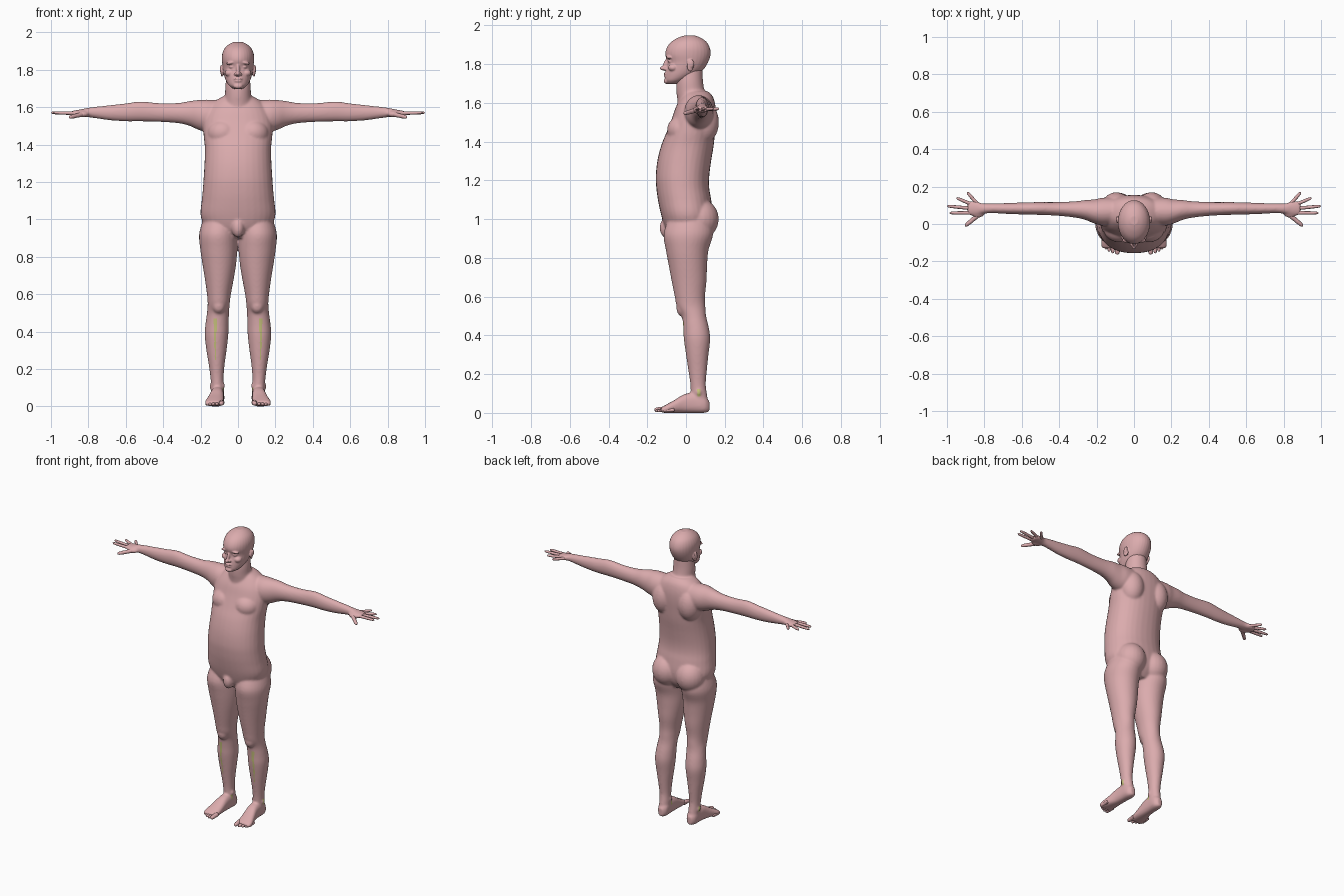
import bpy
import bmesh
from math import cos, sin, pi, copysign
from mathutils import Matrix, Vector

cube = bpy.data.objects.get("Cube")
if cube:
    bpy.data.objects.remove(cube, do_unlink=True)


def material(name, colour):
    mat = bpy.data.materials.new(name)
    mat.use_nodes = True
    mat.diffuse_color = (*colour, 1)
    shader = mat.node_tree.nodes["Principled BSDF"]
    shader.inputs["Base Color"].default_value = (*colour, 1)
    shader.inputs["Roughness"].default_value = 0.7
    return mat


skin = material("skin pink", (.71, .41, .42))
bone = material("bone yellow", (.56, .53, .2))


def refine(rows, steps=4):
    """Insert smooth in-between rows."""
    rows = [Vector(r) for r in rows]
    result = []
    for i in range(len(rows) - 1):
        a, b, c, d = (rows[max(0, min(len(rows) - 1, i + k))] for k in (-1, 0, 1, 2))
        for s in range(steps):
            t = s / steps
            result.append(b + (c - a) * (t / 2)
                          + (a - b * 2.5 + c * 2 - d / 2) * t * t
                          + (b * 3 - a - c * 3 + d) * (t * t * t / 2))
    return result + [rows[-1]]


def loft(bm, axis, rows, side=1, sides=32, power=1, matrix=None):
    """Skin rings of (position, centre a, centre b, radius a, radius b)."""
    rings = []
    for t, a, b, ra, rb in refine(rows):
        ring = []
        for k in range(sides):
            c, s = cos(2 * pi * k / sides), sin(2 * pi * k / sides)
            u = a + ra * copysign(abs(c) ** power, c)
            v = b + rb * copysign(abs(s) ** power, s)
            p = Vector({"x": (t, u, v), "y": (u, t, v), "z": (u, v, t)}[axis])
            if matrix:
                p = matrix @ p
            p.x *= side
            ring.append(bm.verts.new(p))
        rings.append(ring)
    for low, high in zip(rings, rings[1:]):
        for k in range(sides):
            n = (k + 1) % sides
            bm.faces.new((low[k], low[n], high[n], high[k]))
    bm.faces.new(rings[0])
    bm.faces.new(rings[-1])


def depth_rows(rows):
    """Turn (height, half width, front, back) into centred rings."""
    return [(z, 0, (f + b) / 2, w, (b - f) / 2) for z, w, f, b in rows]


def blob(bm, centre, radii, side=1, tilt=0, axis="X"):
    centre = Vector(centre)
    centre.x *= side
    place = Matrix.Translation(centre) @ Matrix.Rotation(tilt, 4, axis) @ Matrix.Diagonal((*radii, 1))
    bmesh.ops.create_uvsphere(bm, u_segments=24, v_segments=16, radius=1, matrix=place)


def digit(bm, base, tip, radius, side, flat=1):
    """Finger or toe with a rounded end."""
    base, tip = Vector(base), Vector(tip)
    way = tip - base
    turn = way.to_track_quat("X", "Z").to_matrix().to_4x4()
    shape = ((0, 1), (.3, 1), (.5, .92), (.6, .95), (.85, .8), (.95, .6), (1, .12))
    rows = [(way.length * t, 0, 0, radius * r, radius * r * flat) for t, r in shape]
    loft(bm, "x", rows, side, 12, matrix=Matrix.Translation(base) @ turn)


def finish(bm, name, voxel=None, smoothing=0):
    """Make an object, fusing its volumes into one smooth surface if asked."""
    bmesh.ops.recalc_face_normals(bm, faces=bm.faces)
    mesh = bpy.data.meshes.new(name)
    bm.to_mesh(mesh)
    bm.free()
    obj = bpy.data.objects.new(name, mesh)
    bpy.context.scene.collection.objects.link(obj)
    if voxel:
        fuse = obj.modifiers.new("fuse", "REMESH")
        fuse.mode = "VOXEL"
        fuse.voxel_size = voxel
        relax = obj.modifiers.new("relax", "SMOOTH")
        relax.factor = .5
        relax.iterations = smoothing
        graph = bpy.context.evaluated_depsgraph_get()
        fused = bpy.data.meshes.new_from_object(obj.evaluated_get(graph))
        obj.modifiers.clear()
        obj.data = fused
    obj.data.materials.clear()
    obj.data.materials.append(skin)
    obj.data.materials.append(bone)
    for face in obj.data.polygons:
        face.use_smooth = True
        face.material_index = 0
    return obj


# Torso and neck
body = bmesh.new()
loft(body, "z", depth_rows([
    (.9, .11, -.07, .09), (.95, .17, -.105, .125), (1.02, .2, -.128, .138),
    (1.1, .194, -.145, .13), (1.16, .188, -.153, .12), (1.22, .184, -.156, .12),
    (1.3, .179, -.148, .13), (1.38, .177, -.128, .143), (1.45, .184, -.1, .15),
    (1.52, .185, -.073, .155), (1.58, .165, -.052, .153), (1.63, .125, -.025, .14),
    (1.66, .075, -.01, .115)]), power=.9)
loft(body, "z", depth_rows([
    (1.56, .09, -.04, .13), (1.62, .08, -.045, .125), (1.66, .07, -.05, .098),
    (1.71, .068, -.05, .088), (1.78, .06, -.04, .085)]))
blob(body, (0, -.1, .955), (.034, .036, .052))

leg = [(.99, .1, .02, .09, .115), (.92, .106, .012, .102, .128), (.84, .103, .006, .099, .11),
       (.76, .1, .01, .09, .099), (.68, .1, .016, .077, .09), (.6, .102, .02, .064, .078),
       (.55, .103, .026, .059, .074), (.5, .107, .041, .059, .063), (.44, .112, .052, .062, .066),
       (.38, .115, .057, .063, .068), (.3, .115, .058, .054, .058), (.22, .114, .06, .042, .048),
       (.15, .112, .062, .035, .04), (.1, .11, .066, .034, .042), (.05, .109, .07, .034, .045)]
foot = [(.121, .108, .034, .016, .026), (.095, .108, .044, .034, .044), (.04, .11, .052, .036, .052),
        (-.01, .113, .048, .038, .048), (-.06, .12, .033, .045, .033), (-.1, .127, .022, .05, .022),
        (-.13, .127, .014, .046, .013)]
arm = [(.06, .07, 1.55, .07, .085), (.16, .066, 1.553, .075, .087), (.21, .067, 1.558, .065, .08),
       (.26, .075, 1.566, .053, .066), (.32, .078, 1.568, .043, .054), (.42, .081, 1.571, .036, .05),
       (.52, .083, 1.577, .034, .053), (.6, .083, 1.572, .032, .048), (.68, .083, 1.57, .029, .041),
       (.76, .084, 1.571, .026, .031), (.81, .082, 1.571, .028, .024), (.84, .083, 1.569, .038, .019),
       (.87, .084, 1.567, .039, .016), (.89, .084, 1.567, .032, .012)]

for side in (1, -1):
    loft(body, "z", leg, side)
    loft(body, "y", foot, side, power=.8)
    loft(body, "x", arm, side)
    # Buttock, chest, shoulder blade and trapezius masses
    blob(body, (.088, .07, 1.0), (.096, .099, .105), side)
    blob(body, (.08, -.02, 1.46), (.085, .078, .075), side)
    blob(body, (.095, .09, 1.5), (.078, .08, .11), side)
    blob(body, (.085, .075, 1.6), (.1, .05, .04), side, .2 * side, "Y")
    # Kneecap, ankle bumps and thumb pad
    blob(body, (.103, -.015, .54), (.036, .034, .045), side)
    blob(body, (.14, .066, .105), (.013, .016, .018), side)
    blob(body, (.082, .055, .11), (.012, .016, .018), side)
    blob(body, (.835, .055, 1.562), (.036, .022, .017), side)
body_skin = finish(body, "body", .006, 10)

# Bare bone showing along the shins and at the ankles
for face in body_skin.data.polygons:
    x, y, z = face.center
    out = face.normal.x * copysign(1, x)
    x = abs(x)
    shin = .25 < z < .47 and abs(x - .121) < .001 + (z - .2) * .03 and face.normal.y < -.5
    outer_ankle = abs(z - .105) < .02 and abs(y - .067) < .008 and out > .6
    inner_ankle = abs(z - .085) < .016 and abs(y - .045) < .008 and out < -.6
    if shin or outer_ankle or inner_ankle:
        face.material_index = 1

# Head with brow, eyes, nose, lips, cheeks, chin and ears
head = bmesh.new()
loft(head, "z", depth_rows([
    (1.698, .025, -.095, -.04), (1.715, .048, -.108, .0), (1.74, .064, -.108, .05),
    (1.77, .074, -.104, .088), (1.81, .081, -.096, .114), (1.85, .086, -.107, .127),
    (1.885, .084, -.099, .123), (1.915, .071, -.076, .106), (1.937, .047, -.04, .075),
    (1.949, .02, -.004, .042)]))
blob(head, (0, -.101, 1.712), (.024, .014, .014))
blob(head, (0, -.103, 1.8), (.01, .014, .038), tilt=-.35)
blob(head, (0, -.119, 1.779), (.012, .016, .011))
blob(head, (0, -.104, 1.751), (.025, .012, .006))
blob(head, (0, -.103, 1.739), (.022, .012, .006))
for side in (1, -1):
    blob(head, (.013, -.107, 1.776), (.009, .011, .008), side)
    blob(head, (.034, -.086, 1.838), (.03, .016, .009), side, .2 * side, "Y")
    blob(head, (.033, -.079, 1.815), (.015, .014, .009), side)
    blob(head, (.045, -.066, 1.782), (.026, .026, .02), side)
    blob(head, (.085, .022, 1.793), (.008, .018, .032), side, .25 * side, "Z")
    blob(head, (.092, .03, 1.803), (.005, .013, .021), side, .25 * side, "Z")
finish(head, "head", .004, 3)

# Fingers, thumbs and toes
fingers = bmesh.new()
toes = bmesh.new()
knuckles = [((.86, .06), (.987, .059)), ((.865, .083), (1, .096)),
            ((.855, .1), (.95, .14)), ((.835, .105), (.892, .17))]
toe_tips = [(.09, -.163), (.114, -.157), (.133, -.148), (.15, -.136), (.165, -.121)]
for side in (1, -1):
    for base, tip in knuckles:
        digit(fingers, (*base, 1.567), (*tip, 1.57), .0095, side)
    digit(fingers, (.83, .05, 1.562), (.903, -.011, 1.545), .012, side)
    for x, y in toe_tips:
        size = .015 if x < .1 else .0105
        digit(toes, (x - .003, y + .06, size + .005), (x, y, size), size, side, .9)
finish(fingers, "fingers")
finish(toes, "toes")
